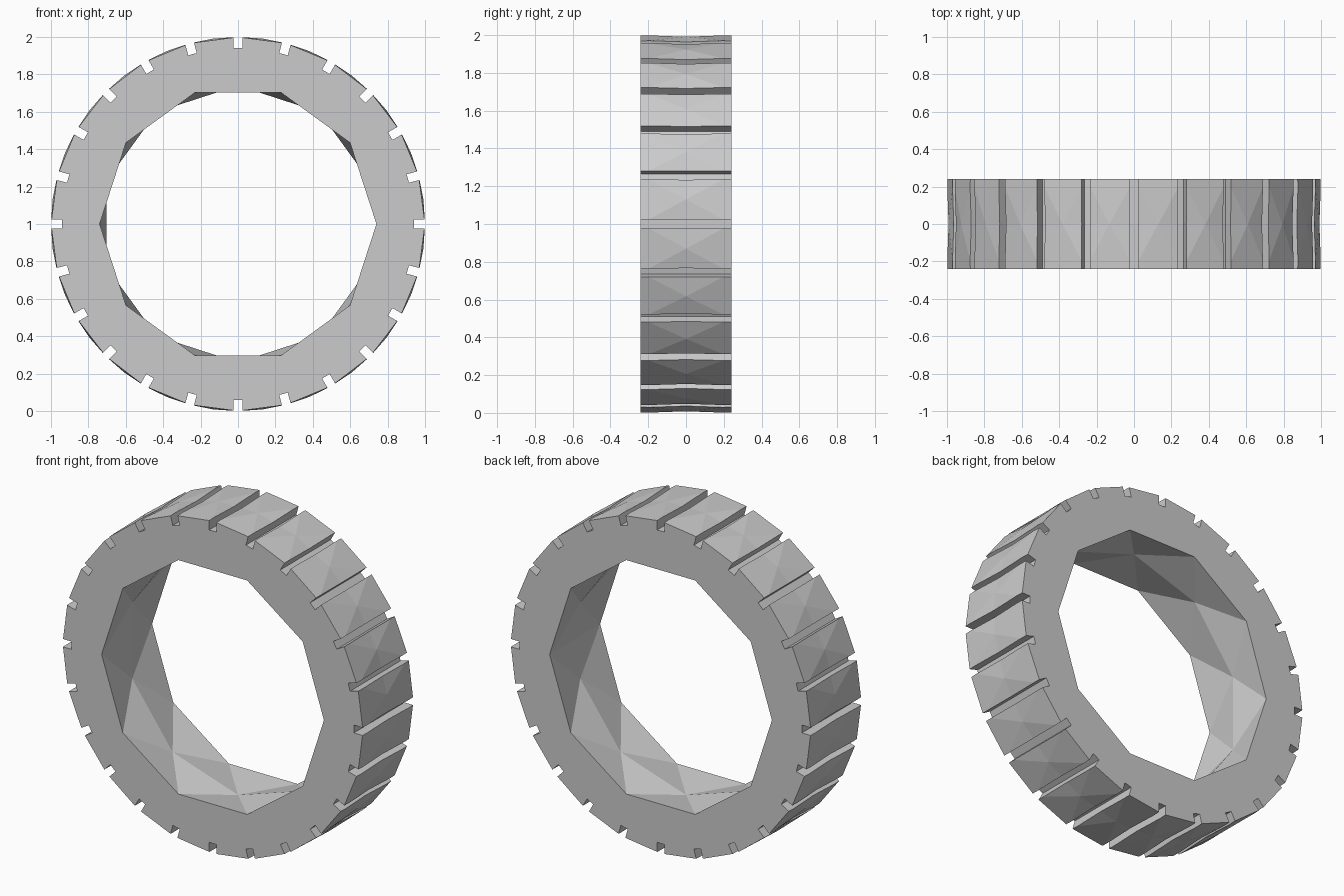
import bpy, bmesh
from math import cos, sin, pi
from mathutils import Matrix, Vector

cube = bpy.data.objects.get("Cube")
if cube:
    bpy.data.objects.remove(cube, do_unlink=True)

HALF = 0.24          # half of the ring's width along y
NOTCHES = 24
CENTRE = Vector((0, 0, 1))

grey = bpy.data.materials.new("light_grey")
grey.use_nodes = True
grey.diffuse_color = (0.6, 0.6, 0.6, 1)
grey.node_tree.nodes["Principled BSDF"].inputs["Base Color"].default_value = grey.diffuse_color


def to_object(name, bm):
    bmesh.ops.recalc_face_normals(bm, faces=bm.faces)
    mesh = bpy.data.meshes.new(name)
    bm.to_mesh(mesh)
    bm.free()
    mesh.materials.append(grey)
    obj = bpy.data.objects.new(name, mesh)
    bpy.context.collection.objects.link(obj)
    return obj


def twisted_drum(name, sides, radius, overhang=0.0, straight_seam=False):
    """Drum along y whose middle ring is turned by half a side."""
    bm = bmesh.new()

    def ring(y, turn):
        angles = [2 * pi * (k + turn) / sides for k in range(sides)]
        return [bm.verts.new(CENTRE + Vector((radius * cos(a), y, radius * sin(a))))
                for a in angles]

    front, middle, back = ring(-HALF, 0), ring(0, 0.5), ring(HALF, 0)
    for k in range(sides):
        n = (k + 1) % sides
        for edge in (front, back):
            bm.faces.new((edge[k], edge[n], middle[k]))
        # one diamond is folded along its length instead of across it
        if straight_seam and n == 0:
            for m in (middle[k], middle[n]):
                bm.faces.new((front[n], back[n], m))
        else:
            for edge in (front, back):
                bm.faces.new((edge[n], middle[k], middle[n]))
    # straight extension past both ends, then end caps
    for edge, side in ((front, -1), (back, 1)):
        if overhang:
            outer = ring(side * (HALF + overhang), 0)
            for k in range(sides):
                n = (k + 1) % sides
                bm.faces.new((edge[k], edge[n], outer[n], outer[k]))
            edge = outer
        bm.faces.new(edge)
    return to_object(name, bm)


def notch_boxes():
    """All notch cutters in one mesh."""
    bm = bmesh.new()
    size = Matrix.Diagonal((0.2, 1, 0.047, 1))
    for k in range(NOTCHES):
        spin = Matrix.Rotation(2 * pi * k / NOTCHES, 4, 'Y')
        bmesh.ops.create_cube(bm, size=1, matrix=Matrix.Translation(CENTRE) @ spin
                              @ Matrix.Translation((1.04, 0, 0)) @ size)
    return to_object("notch_cutter", bm)


# Ring body with faceted bore and notched rim
ring_body = twisted_drum("notched_ring", NOTCHES, 1.0)
bore = twisted_drum("bore_cutter", 10, 0.74, overhang=0.1, straight_seam=True)
bpy.context.view_layer.objects.active = ring_body
for cutter in (bore, notch_boxes()):
    cut = ring_body.modifiers.new(cutter.name, 'BOOLEAN')
    cut.operation = 'DIFFERENCE'
    cut.solver = 'EXACT'
    cut.object = cutter
    bpy.ops.object.modifier_apply(modifier=cut.name)
    bpy.data.objects.remove(cutter, do_unlink=True)
